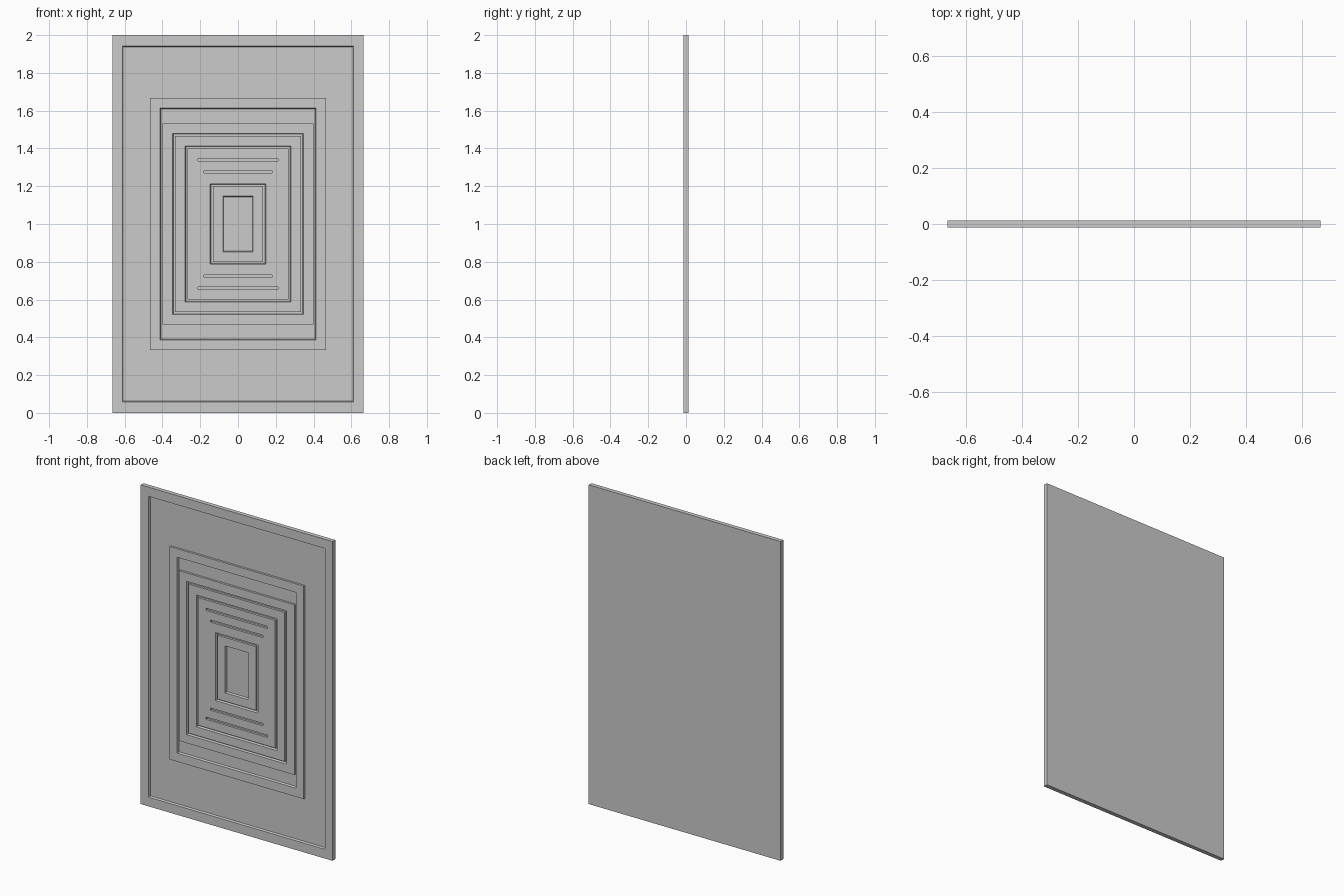
import bpy, bmesh

if "Cube" in bpy.data.objects:
    bpy.data.objects.remove(bpy.data.objects["Cube"])

FRONT, FLOOR, BACK = -0.0133, 0.0, 0.0133
SLOPE = 0.004   # recess walls lean in slightly


def finish(name, bm):
    bmesh.ops.recalc_face_normals(bm, faces=bm.faces)
    mesh = bpy.data.meshes.new(name)
    bm.to_mesh(mesh)
    bm.free()
    obj = bpy.data.objects.new(name, mesh)
    bpy.context.collection.objects.link(obj)
    return obj


def stepped(bm, rings, cz=1.0):
    """Closed solid through nested rectangles (half width, half height, y)."""
    loops = [[bm.verts.new((sx * w, y, cz + sz * h))
              for sx, sz in ((-1, -1), (1, -1), (1, 1), (-1, 1))]
             for w, h, y in rings]
    bm.faces.new(loops[0])
    for a, b in zip(loops, loops[1:]):
        for i in range(4):
            j = (i + 1) % 4
            bm.faces.new((a[i], a[j], b[j], b[i]))
    bm.faces.new(loops[-1])


# Raised frames, outer to inner: outer half size, then opening half size
frames = [
    (0.665, 1.000, 0.612, 0.942),
    (0.465, 0.667, 0.412, 0.613),
    (0.400, 0.533, 0.346, 0.480),
    (0.333, 0.467, 0.280, 0.413),
    (0.267, 0.400, 0.147, 0.213),
    (0.133, 0.200, 0.080, 0.147),
]

# Door panel with nested raised frames and recesses
rings = []
for n, (w, h, iw, ih) in enumerate(frames):
    rings += [(w, h, FLOOR if n else BACK), (w, h, FRONT),
              (iw, ih, FRONT), (iw - SLOPE, ih - SLOPE, FLOOR)]
bm = bmesh.new()
stepped(bm, rings)
panel = finish("carved_panel", bm)

# Horizontal slots above and below the centre
bm = bmesh.new()
for side in (-1, 1):
    for half_width, offset in ((0.213, 0.341), (0.181, 0.276)):
        stepped(bm, [(half_width, 0.007, FRONT - 0.02),
                     (half_width, 0.007, FLOOR)], 1.0 + side * offset)
slots = finish("slot_cutter", bm)
slots.hide_render = True

cut = panel.modifiers.new("slots", "BOOLEAN")
cut.operation = "DIFFERENCE"
cut.solver = "EXACT"
cut.object = slots
bpy.context.view_layer.objects.active = panel
panel.select_set(True)
bpy.ops.object.modifier_apply(modifier=cut.name)
bpy.data.objects.remove(slots)
